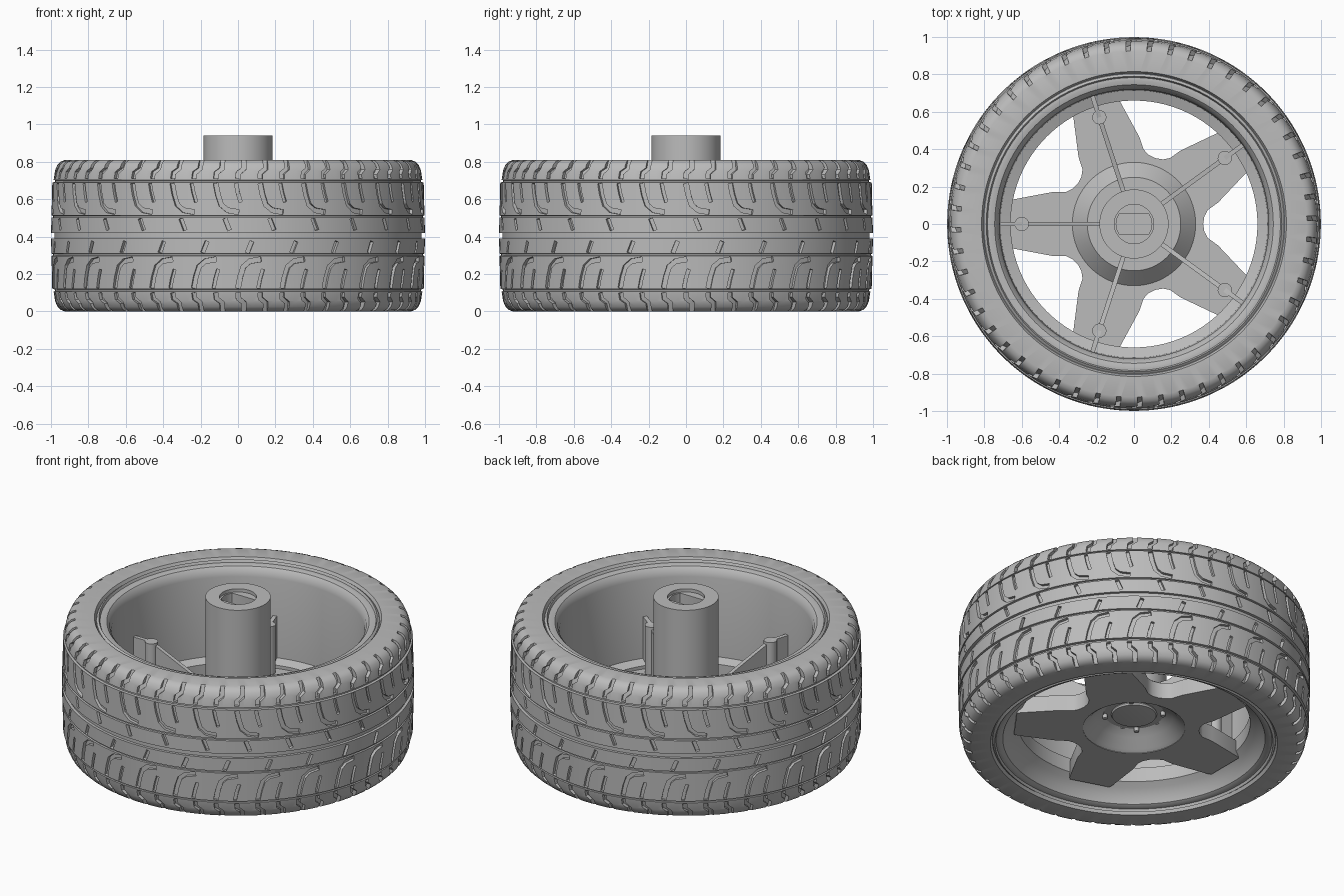
import bpy, bmesh, math
from mathutils import Matrix, Vector

cube = bpy.data.objects.get("Cube")
if cube:
    bpy.data.objects.remove(cube, do_unlink=True)

grey = bpy.data.materials.new("mid grey")
grey.use_nodes = True
GREY = (0.5, 0.5, 0.5, 1)
grey.diffuse_color = GREY
grey.node_tree.nodes["Principled BSDF"].inputs["Base Color"].default_value = GREY

HEIGHT = 0.81
MID = HEIGHT / 2
PITCHES = 26
SPOKES = 5
STEP = 2 * math.pi / SPOKES


def finish(name, bm, helper=False):
    bmesh.ops.recalc_face_normals(bm, faces=bm.faces)
    mesh = bpy.data.meshes.new(name)
    bm.to_mesh(mesh)
    bm.free()
    mesh.materials.append(grey)
    obj = bpy.data.objects.new(name, mesh)
    bpy.context.collection.objects.link(obj)
    obj.hide_render = helper
    return obj


def loft(bm, rings, closed):
    """Skin matching rings of points; close the loop or cap its ends."""
    loops = [[bm.verts.new(p) for p in ring] for ring in rings]
    n = len(loops[0])
    pairs = list(zip(loops, loops[1:]))
    if closed:
        pairs.append((loops[-1], loops[0]))
    else:
        bm.faces.new(loops[0])
        bm.faces.new(loops[-1])
    for a, b in pairs:
        for i in range(n):
            j = (i + 1) % n
            bm.faces.new((a[i], a[j], b[j], b[i]))


def lathe(name, profile, steps=96, closed=True):
    """Spin (radius, z) points around z; closed profiles make rings."""
    bm = bmesh.new()
    angles = [2 * math.pi * i / steps for i in range(steps)]
    loft(bm, [[(r * math.cos(a), r * math.sin(a), z) for a in angles] for r, z in profile], closed)
    return finish(name, bm)


def prism(bm, outline, z0, z1):
    loft(bm, [[(x, y, z) for x, y in outline] for z in (z0, z1)], False)


def cut(obj, cutter):
    mod = obj.modifiers.new("cut", "BOOLEAN")
    mod.operation = "DIFFERENCE"
    mod.solver = "EXACT"
    mod.object = cutter
    bpy.context.view_layer.update()
    graph = bpy.context.evaluated_depsgraph_get()
    mesh = bpy.data.meshes.new_from_object(obj.evaluated_get(graph))
    obj.modifiers.clear()
    obj.data = mesh
    bpy.data.objects.remove(cutter, do_unlink=True)


def smooth(obj):
    bpy.ops.object.select_all(action="DESELECT")
    obj.select_set(True)
    bpy.context.view_layer.objects.active = obj
    bpy.ops.object.shade_smooth_by_angle(angle=math.radians(30))


# Tyre: half profile as (radius, height above mid plane), with ring grooves
half = [(0.982, 0.0), (0.982, 0.014), (0.999, 0.014), (0.998, 0.096), (0.988, 0.098),
        (0.988, 0.106), (0.997, 0.108), (0.993, 0.285), (0.978, 0.287), (0.978, 0.296),
        (0.986, 0.298), (0.978, 0.35), (0.965, 0.38), (0.948, 0.396), (0.925, MID),
        (0.815, MID), (0.805, MID - 0.02), (0.77, MID - 0.02)]
profile = [(r, MID + d) for r, d in half] + [(r, MID - d) for r, d in reversed(half[1:])]
tyre = lathe("tyre", profile, PITCHES * 6)


def tread_radius(d):
    if d < 0.29:
        return 0.996
    return 0.985 - 0.055 * min(1, (d - 0.29) / 0.115) ** 2


def groove(bm, path, width, turn, side):
    """A ribbon-shaped cutter wrapped on the tread; path is (arc, distance from mid)."""
    pts = [Vector(p) for p in path]
    rings = []
    for i, p in enumerate(pts):
        t = (pts[min(i + 1, len(pts) - 1)] - pts[max(i - 1, 0)]).normalized()
        n = Vector((-t.y, t.x)) * width / 2
        ring = []
        for q, lift in ((p + n, -0.018), (p - n, -0.018), (p - n, 0.05), (p + n, 0.05)):
            r, a = tread_radius(p.y) + lift, q.x + turn
            ring.append((r * math.cos(a), r * math.sin(a), MID + side * q.y))
        rings.append(ring)
    loft(bm, rings, False)


# Tread pattern: mirrored about the mid plane, shifted by half a pitch
hook = [(0, 0.28), (0.012, 0.22), (0.03, 0.165), (0.065, 0.136), (0.125, 0.126)]
sipe = [(0.11, 0.28), (0.12, 0.23), (0.135, 0.18)]
slot = [(0.0, 0.092), (0.025, 0.03)]
shoulder = [(0, 0.305), (0.002, 0.335), (0.032, 0.358), (0.035, 0.43)]
pitch = 2 * math.pi / PITCHES
bm = bmesh.new()
for k in range(PITCHES):
    for side in (1, -1):
        turn = (k + (0.5 if side < 0 else 0)) * pitch
        groove(bm, hook, 0.026, turn, side)
        groove(bm, sipe, 0.018, turn, side)
        groove(bm, slot, 0.022, turn + 0.05, side)
        for part in (0, 0.5):
            groove(bm, shoulder, 0.026, turn + part * pitch, side)
cut(tyre, finish("tread_cutter", bm, True))

# Rim: rolled lip at the top, straight barrel, flared lower ledge
rim = lathe("rim", [
    (0.803, 0.70), (0.803, 0.795), (0.79, 0.805), (0.783, 0.79), (0.765, 0.79), (0.745, 0.785),
    (0.728, 0.765), (0.72, 0.73), (0.715, 0.24), (0.66, 0.22), (0.66, 0.13), (0.69, 0.105),
    (0.725, 0.07), (0.745, 0.03), (0.765, 0.02), (0.783, 0.02), (0.79, 0.005), (0.803, 0.015),
    (0.803, 0.1), (0.78, 0.12), (0.78, 0.68)])

# Spoke star: half a window edge, mirrored and repeated
edge = [(0.37, 0.0), (0.376, 0.04), (0.395, 0.075), (0.45, 0.115), (0.606, 0.28)]
window = [(x, -y) for x, y in reversed(edge[1:])] + edge
outline = []
for k in range(SPOKES):
    spin = Matrix.Rotation(k * STEP, 2)
    outline += [spin @ Vector(p) for p in window]
    tip = Matrix.Rotation((k + 0.5) * STEP, 2)
    outline += [tip @ Vector((0.675, y)) for y in (-0.12, 0.12)]
bm = bmesh.new()
prism(bm, outline, 0.1, 0.2)
spokes = finish("spokes", bm)

# Dished centre, opened through the star from below
bm = bmesh.new()
circle = [(math.cos(2 * math.pi * i / 64), math.sin(2 * math.pi * i / 64)) for i in range(64)]
prism(bm, [(0.29 * x, 0.29 * y) for x, y in circle], 0.0, 0.3)
cut(spokes, finish("dish_cutter", bm, True))
dish = lathe("hub_dish", [(0.295, 0.1), (0.27, 0.115), (0.22, 0.165), (0.17, 0.195), (0.0001, 0.195),
                          (0.0001, 0.28), (0.25, 0.28), (0.33, 0.2), (0.295, 0.19)], 64)
cap = lathe("hub_cap", [(0.115, 0.25), (0.13, 0.19), (0.125, 0.18), (0.115, 0.178)], 48, False)

# Axle sleeve with a countersunk, flat-sided bore
sleeve = lathe("axle_sleeve", [(0.185, 0.24), (0.185, 0.94)], 64, False)
bm = bmesh.new()
prism(bm, [(0.105 * x, 0.105 * y) for x, y in circle], 0.92, 1.0)
cut(sleeve, finish("countersink_cutter", bm, True))
bm = bmesh.new()
prism(bm, [(0.095 * x, max(-0.055, min(0.055, 0.095 * y))) for x, y in circle
           if abs(0.095 * y) < 0.062], 0.45, 1.0)
cut(sleeve, finish("bore_cutter", bm, True))

# Stiffening ribs and round posts, one per spoke
ribs = bmesh.new()
posts = bmesh.new()
bolts = bmesh.new()
rib_side = [(0.17, 0.19), (0.717, 0.19), (0.717, 0.5), (0.6, 0.5), (0.24, 0.34), (0.17, 0.34)]
for k in range(SPOKES):
    spin = Matrix.Rotation((k + 0.5) * STEP, 3, "Z")
    loft(ribs, [[spin @ Vector((x, y, z)) for x, z in rib_side] for y in (-0.012, 0.012)], False)
    centre = spin @ Vector((0.6, 0, 0))
    prism(posts, [(centre.x + 0.038 * x, centre.y + 0.038 * y) for x, y in circle[::3]], 0.18, 0.5)

# Four small studs around the cap
for k in range(4):
    c = Matrix.Rotation(math.radians(45 + 90 * k), 2) @ Vector((0.165, 0))
    prism(bolts, [(c.x + 0.014 * x, c.y + 0.014 * y) for x, y in circle[::4]], 0.17, 0.22)

parts = [finish("ribs", ribs), finish("posts", posts), finish("studs", bolts)]
for obj in parts + [tyre, rim, spokes, dish, cap, sleeve]:
    smooth(obj)
